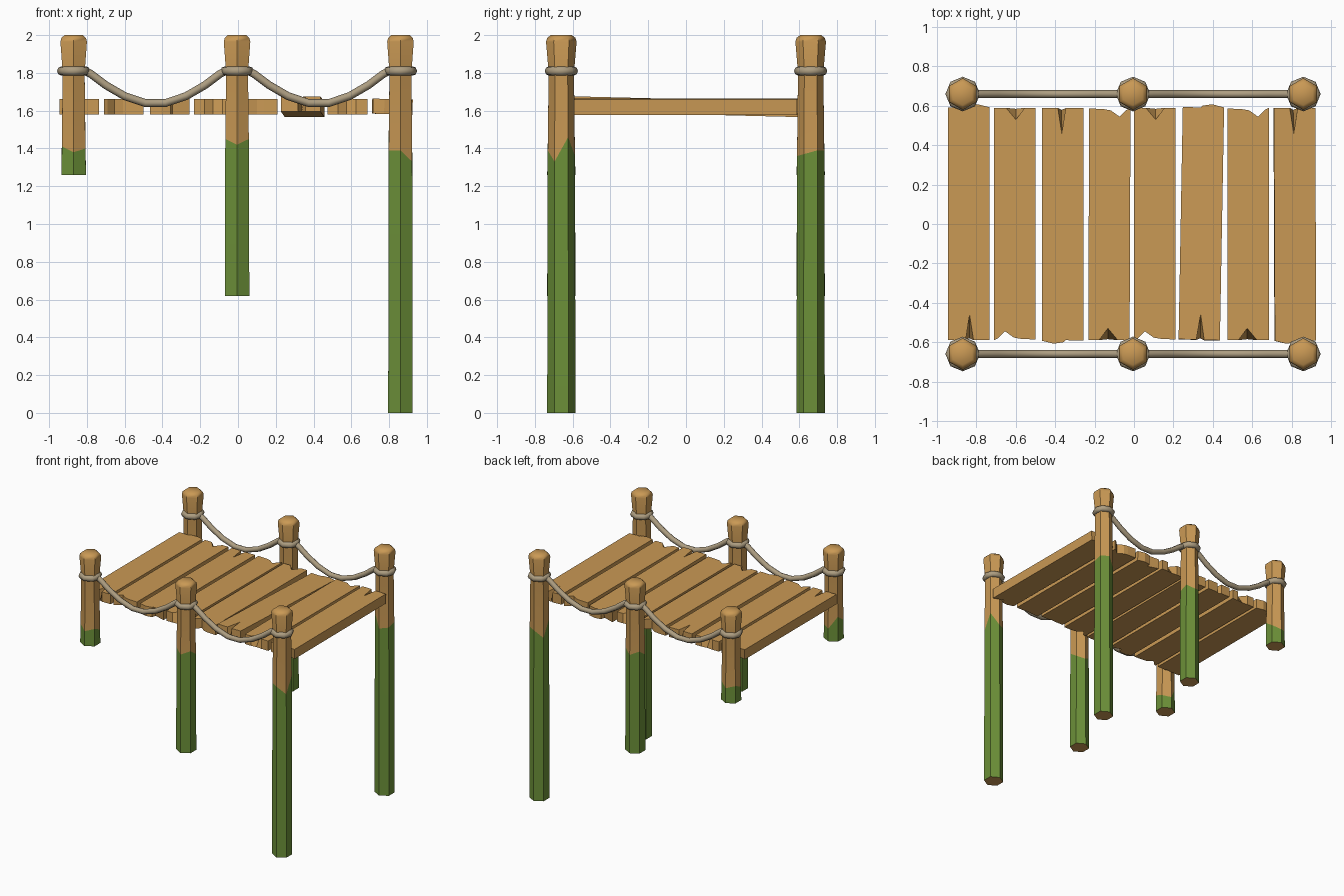
import bpy, bmesh, math
from mathutils import Matrix, Vector

if "Cube" in bpy.data.objects:
    bpy.data.objects.remove(bpy.data.objects["Cube"])


def material(name, rgb):
    m = bpy.data.materials.new(name)
    m.diffuse_color = (*rgb, 1)
    m.use_nodes = True
    m.node_tree.nodes["Principled BSDF"].inputs["Base Color"].default_value = m.diffuse_color
    return m


WOOD = material("warm wood", (0.59, 0.32, 0.09))
MOSS = material("moss green", (0.15, 0.28, 0.04))
ROPE = material("grey rope", (0.42, 0.34, 0.22))


def finish(name, bm, mats, smooth=None):
    bmesh.ops.recalc_face_normals(bm, faces=bm.faces[:])
    me = bpy.data.meshes.new(name)
    bm.to_mesh(me)
    bm.free()
    for m in mats:
        me.materials.append(m)
    if smooth:
        me.polygons.foreach_set("use_smooth", [True] * len(me.polygons))
        me.set_sharp_from_angle(angle=math.radians(smooth))
    ob = bpy.data.objects.new(name, me)
    bpy.context.collection.objects.link(ob)
    return ob


def loft(bm, rings, closed=False):
    """Skin rings of equal size; returns nothing, faces get the ring index rule later."""
    rows = [[bm.verts.new(p) for p in r] for r in rings]
    n = len(rows[0])
    pairs = list(zip(rows, rows[1:] + rows[:1])) if closed else list(zip(rows, rows[1:]))
    bands = [[bm.faces.new((a[k], a[(k + 1) % n], b[(k + 1) % n], b[k])) for k in range(n)]
             for a, b in pairs]
    if not closed:
        bm.faces.new(rows[0][::-1])
        bm.faces.new(rows[-1])
    return bands


# posts: six-sided, mossy below a ragged line, flared head
def post(name, x, y, bottom, moss):
    def ring(r, z):
        zs = z if isinstance(z, list) else [z] * 6
        return [(x + r * math.cos(math.radians(60 * k - 90)),
                 y + r * math.sin(math.radians(60 * k - 90)), zs[k]) for k in range(6)]
    if y > 0:
        moss = moss[3:] + moss[:3]
    bm = bmesh.new()
    bands = loft(bm, [ring(.075, bottom), ring(.072, moss), ring(.067, 1.80),
                      ring(.081, 1.965), ring(.075, 1.985), ring(.056, 2.0)])
    for f in bands[0]:
        f.material_index = 1
    finish(name, bm, [WOOD, MOSS], 50)


# rope knots: ring around each post
def rope_ring(name, x, y):
    rings = []
    for i in range(8):
        a = math.tau * i / 8
        rings.append([(x + (.064 + .024 * math.cos(b)) * math.cos(a),
                       y + (.064 + .024 * math.cos(b)) * math.sin(a),
                       1.81 + .025 * math.sin(b))
                      for b in (math.tau * j / 8 for j in range(8))])
    bm = bmesh.new()
    loft(bm, rings, closed=True)
    finish(name, bm, [ROPE], 60)


# sagging rope between two posts
SAG = [(.05, 1.815), (.09, 1.795), (.17, 1.735), (.27, 1.677), (.38, 1.64),
       (.485, 1.64), (.595, 1.677), (.695, 1.735), (.775, 1.795), (.815, 1.815)]


def sag_rope(name, x, y):
    pts = [Vector((x + px, y, pz)) for px, pz in SAG]
    rings = []
    for i, p in enumerate(pts):
        t = (pts[min(i + 1, len(pts) - 1)] - pts[max(i - 1, 0)]).normalized()
        up = Vector((-t.z, 0, t.x))
        rings.append([p + .021 * (math.cos(b) * Vector((0, 1, 0)) + math.sin(b) * up)
                      for b in (math.tau * j / 8 for j in range(8))])
    bm = bmesh.new()
    loft(bm, rings)
    finish(name, bm, [ROPE], 60)


POST_X = (-.87, -.005, .86)
BOTTOMS = (1.26, .62, 0)
MOSS_LINES = ([1.38, 1.40, 1.37, 1.36, 1.46, 1.41],
              [1.42, 1.45, 1.40, 1.38, 1.42, 1.45],
              [1.39, 1.33, 1.46, 1.36, 1.37, 1.39])
for side, y in (("front", -.66), ("back", .66)):
    for i, x in enumerate(POST_X):
        post(f"{side}_post_{i + 1}", x, y, BOTTOMS[i], MOSS_LINES[i])
        rope_ring(f"{side}_rope_ring_{i + 1}", x, y)
    for i in range(2):
        sag_rope(f"{side}_rope_{i + 1}", POST_X[i], y)

# plank outlines: (x, y on top, y underneath), front end then back end
SPIKE = [(-.105, -.588, -.588), (-.015, -.588, -.588), (.005, -.46, -.58),
         (.025, -.59, -.59), (.105, -.59, -.59),
         (.105, .593, .593), (.045, .608, .608), (-.005, .60, .60),
         (-.015, .59, .565), (-.105, .593, .593)]
NOTCH = [(-.105, -.59, -.59), (-.085, -.58, -.58), (-.05, -.545, -.545),
         (-.005, -.577, -.577), (.03, -.583, -.583), (.105, -.587, -.587),
         (.105, .59, .59), (.05, .59, .59), (.005, .53, .585),
         (-.045, .59, .59), (-.105, .59, .59)]


def plank(name, outline, x, turned, yaw, pitch, roll):
    bm = bmesh.new()
    loft(bm, [[(px, yb, -.039) for px, yt, yb in outline],
              [(px, yt, .041) for px, yt, yb in outline]])
    spin = Matrix.Rotation(math.pi if turned else 0, 4, 'Z')
    tilt = (Matrix.Rotation(yaw, 4, 'Z') @ Matrix.Rotation(pitch, 4, 'X')
            @ Matrix.Rotation(roll, 4, 'Y'))
    bm.transform(Matrix.Translation((x, 0, 1.62)) @ tilt @ spin)
    finish(name, bm, [WOOD])


# deck: two plank shapes, every second pair turned around
PLANKS = [(SPIKE, -.84, 0, 0, 0, 0), (NOTCH, -.605, 0, 0, 0, 0),
          (SPIKE, -.362, 1, 0, 0, 0), (NOTCH, -.125, 1, -.004, 0, 0),
          (NOTCH, .105, 0, 0, 0, 0), (SPIKE, .342, 0, -.018, -.025, 0),
          (NOTCH, .58, 1, 0, 0, 0), (SPIKE, .817, 1, .004, 0, .03)]
for i, args in enumerate(PLANKS):
    plank(f"plank_{i + 1}", *args)
